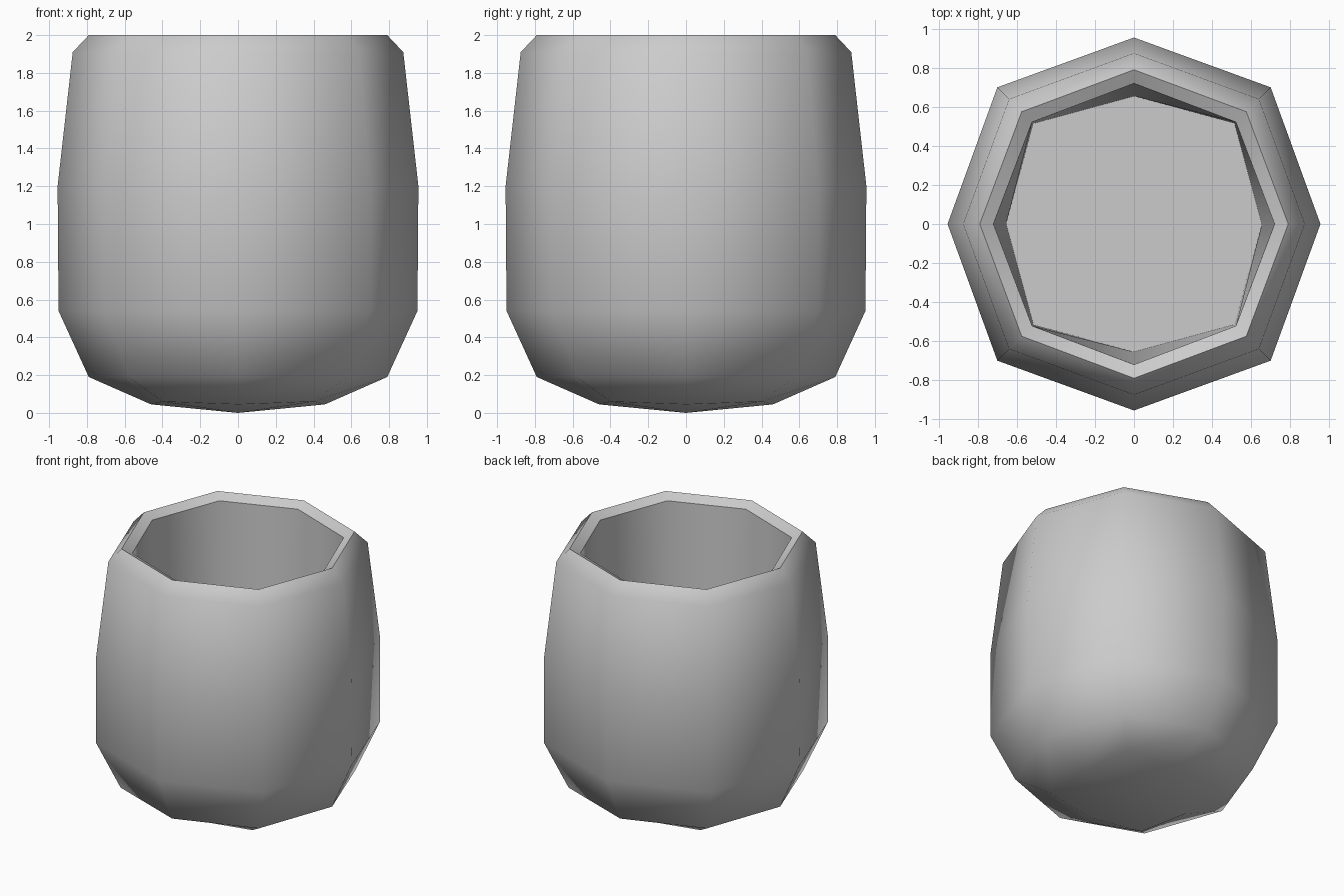
import bpy, bmesh

if "Cube" in bpy.data.objects:
    bpy.data.objects.remove(bpy.data.objects["Cube"])

# Cup profile: (radius on the axes, x/y offset on the diagonals, z on axes, z on diagonals)
rings = [
    (0.46, 0.40, 0.045, 0.06),   # underside
    (0.79, 0.58, 0.19, 0.19),
    (0.95, 0.70, 0.54, 0.54),    # outer wall
    (0.955, 0.70, 1.20, 1.20),
    (0.875, 0.64, 1.91, 1.91),
    (0.79, 0.575, 2.00, 2.00),   # outer lip
    (0.72, 0.522, 1.96, 1.96),   # inner lip
    (0.655, 0.515, 0.20, 0.20),  # inside floor
]
sharp_rings = {5, 6, 7}
dirs = [(1, 0), (1, 1), (0, 1), (-1, 1), (-1, 0), (-1, -1), (0, -1), (1, -1)]

bm = bmesh.new()
loops = []
for a, d, za, zd in rings:
    loop = []
    for x, y in dirs:
        diagonal = x and y
        s = d if diagonal else a
        loop.append(bm.verts.new((x * s, y * s, zd if diagonal else za)))
    loops.append(loop)

# Walls
for lo, hi in zip(loops, loops[1:]):
    for i in range(8):
        j = (i + 1) % 8
        bm.faces.new((lo[i], lo[j], hi[j], hi[i]))

# Underside made of four quads, and the flat inside floor
centre = bm.verts.new((0, 0, 0))
b = loops[0]
for i in range(0, 8, 2):
    bm.faces.new((centre, b[(i + 2) % 8], b[i + 1], b[i]))
bm.faces.new(loops[-1])
bmesh.ops.recalc_face_normals(bm, faces=bm.faces[:])

# Smooth walls with crisp lip and floor edges
for f in bm.faces:
    f.smooth = True
for r in sharp_rings:
    for i in range(8):
        bm.edges.get((loops[r][i], loops[r][(i + 1) % 8])).smooth = False

mesh = bpy.data.meshes.new("cup")
bm.to_mesh(mesh)
bm.free()
bpy.context.collection.objects.link(bpy.data.objects.new("cup", mesh))
